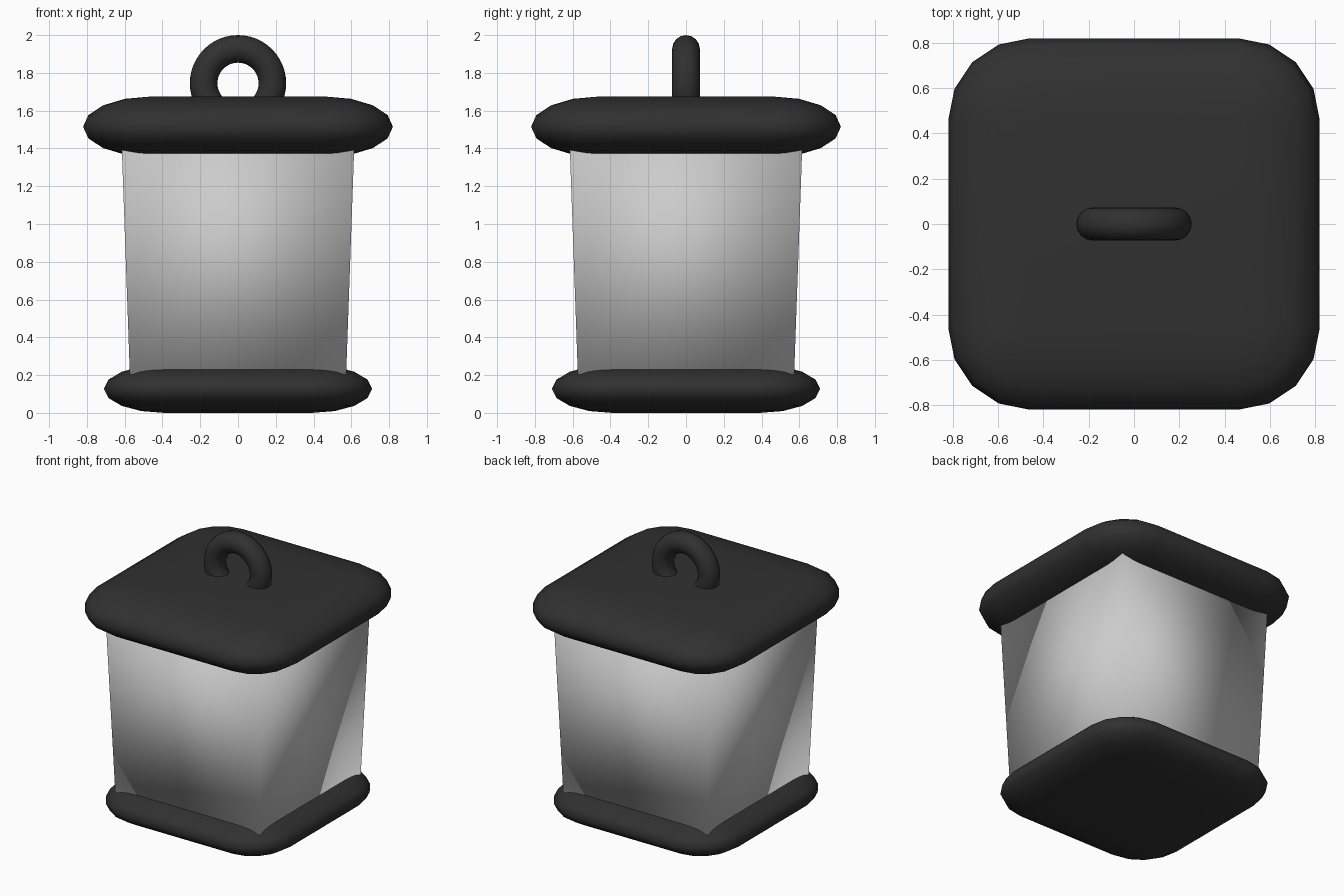
import bpy, bmesh
from math import pi, sin, cos, radians

if "Cube" in bpy.data.objects:
    bpy.data.objects.remove(bpy.data.objects["Cube"])

dark = bpy.data.materials.new("dark_metal")
dark.diffuse_color = (0.03, 0.03, 0.03, 1)
dark.use_nodes = True
dark.node_tree.nodes["Principled BSDF"].inputs["Base Color"].default_value = dark.diffuse_color


def finish(name, bm, mat=None):
    bmesh.ops.recalc_face_normals(bm, faces=bm.faces)
    me = bpy.data.meshes.new(name)
    bm.to_mesh(me)
    bm.free()
    for p in me.polygons:
        p.use_smooth = True
    if mat:
        me.materials.append(mat)
    ob = bpy.data.objects.new(name, me)
    bpy.context.collection.objects.link(ob)
    return ob


def cushion(name, half, radius, z0, z1, seg=4):
    """Square slab with fully rounded, flattened edges and corners."""
    core, mid, h = half - radius, (z0 + z1) / 2, (z1 - z0) / 2
    bm = bmesh.new()
    rings = []
    for i in range(2 * seg + 1):
        phi = -pi / 2 + pi * i / (2 * seg)
        ring = []
        for q, (sx, sy) in enumerate([(1, 1), (-1, 1), (-1, -1), (1, -1)]):
            for k in range(seg + 1):
                a = q * pi / 2 + k * pi / 2 / seg
                r = radius * cos(phi)
                ring.append(bm.verts.new((sx * core + r * cos(a),
                                          sy * core + r * sin(a),
                                          mid + h * sin(phi))))
        rings.append(ring)
    n = len(rings[0])
    for lo, hi in zip(rings, rings[1:]):
        for j in range(n):
            bm.faces.new((lo[j], lo[(j + 1) % n], hi[(j + 1) % n], hi[j]))
    bm.faces.new(rings[0])
    bm.faces.new(rings[-1])
    bmesh.ops.remove_doubles(bm, verts=bm.verts, dist=1e-4)
    return finish(name, bm, dark)


# Base and roof slabs
cushion("base", 0.71, 0.32, 0.0, 0.255)
cushion("roof", 0.82, 0.36, 1.355, 1.675)

# Tapered body, slightly wider at the top, smooth shaded
bm = bmesh.new()
bmesh.ops.create_cube(bm, size=2)
for v in bm.verts:
    top = v.co.z > 0
    w = 0.618 if top else 0.57
    v.co = (v.co.x * w, v.co.y * w, 1.48 if top else 0.13)
finish("lantern_body", bm)

# Carrying ring, partly sunk into the roof
bpy.ops.mesh.primitive_torus_add(major_radius=0.182, minor_radius=0.073,
                                 major_segments=48, minor_segments=16,
                                 location=(0, 0, 1.745),
                                 rotation=(radians(90), 0, 0))
ring = bpy.context.object
ring.name = "carrying_ring"
ring.data.materials.append(dark)
bpy.ops.object.shade_smooth()
